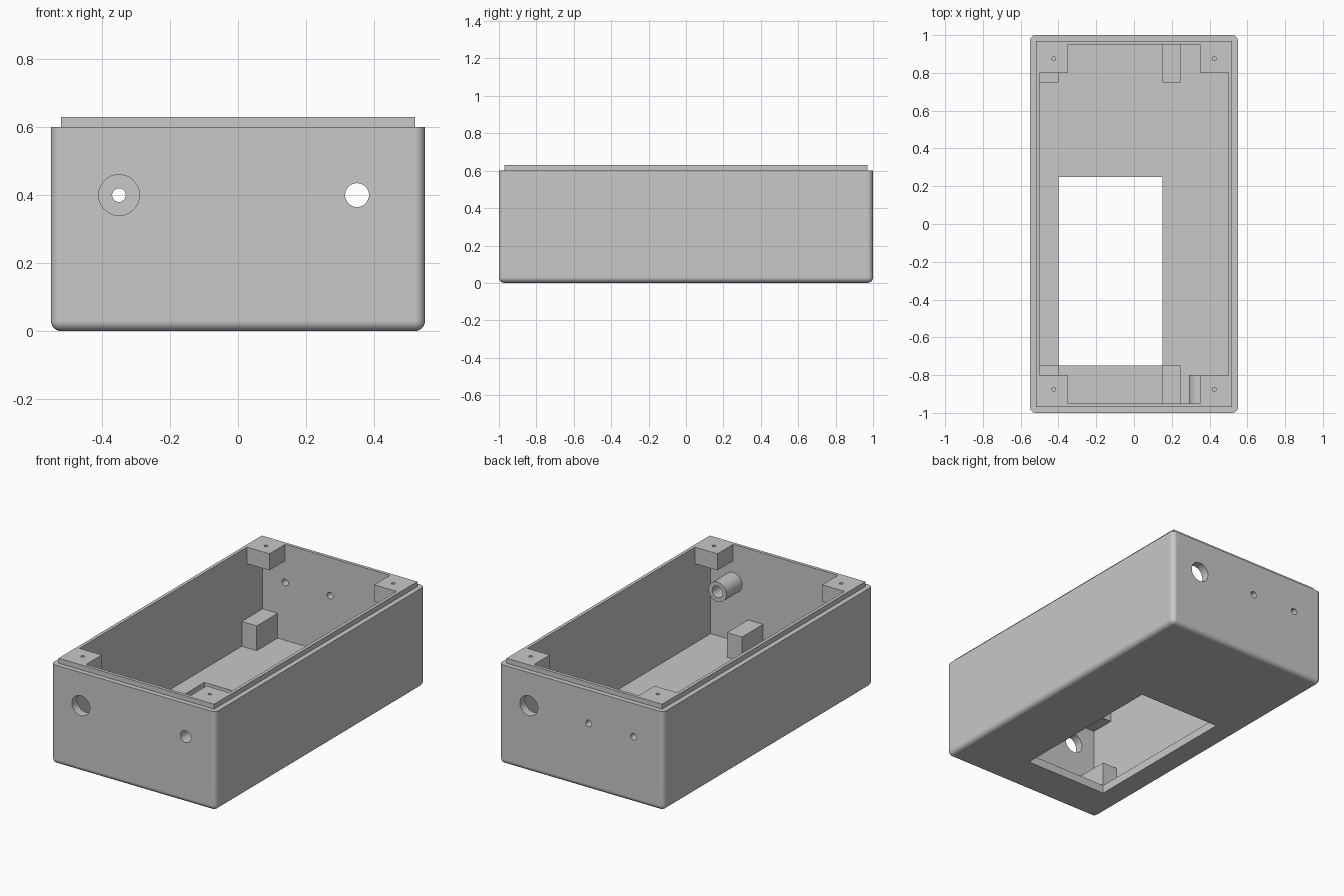
import bpy, bmesh, math
from mathutils import Matrix, Vector

old = bpy.data.objects.get("Cube")
if old:
    bpy.data.objects.remove(old, do_unlink=True)

grey = bpy.data.materials.new("light grey plastic")
grey.use_nodes = True
grey.diffuse_color = (0.58, 0.58, 0.58, 1)
grey.node_tree.nodes["Principled BSDF"].inputs["Base Color"].default_value = (0.58, 0.58, 0.58, 1)


def finish(name, bm):
    mesh = bpy.data.meshes.new(name)
    bm.to_mesh(mesh)
    bm.free()
    mesh.materials.append(grey)
    obj = bpy.data.objects.new(name, mesh)
    bpy.context.collection.objects.link(obj)
    return obj


def box(name, lo, hi, fillet=0):
    """Box between two corners; a fillet rounds every edge except the top rim."""
    lo, hi = Vector(lo), Vector(hi)
    bm = bmesh.new()
    bmesh.ops.create_cube(bm, size=1)
    for v in bm.verts:
        v.co = (lo + hi) / 2 + v.co * (hi - lo)
    if fillet:
        edges = [e for e in bm.edges if min(v.co.z for v in e.verts) < hi.z - 0.001]
        bmesh.ops.bevel(bm, geom=edges, offset=fillet, segments=6, profile=0.5, affect='EDGES')
    return finish(name, bm)


def cylinder(name, centre, radius, depth, along_y=True):
    bm = bmesh.new()
    turn = Matrix.Rotation(math.pi / 2, 4, 'X') if along_y else Matrix()
    bmesh.ops.create_cone(bm, cap_ends=True, segments=48, radius1=radius, radius2=radius,
                          depth=depth, matrix=Matrix.Translation(centre) @ turn)
    return finish(name, bm)


def select(obj):
    bpy.ops.object.select_all(action='DESELECT')
    obj.select_set(True)
    bpy.context.view_layer.objects.active = obj


def cut(obj, *cutters):
    select(obj)
    for cutter in cutters:
        mod = obj.modifiers.new("cut", 'BOOLEAN')
        mod.operation, mod.solver, mod.object = 'DIFFERENCE', 'EXACT', cutter
        bpy.ops.object.modifier_apply(modifier=mod.name)
        bpy.data.objects.remove(cutter, do_unlink=True)


def smooth(obj):
    select(obj)
    bpy.ops.object.shade_smooth_by_angle(angle=math.radians(30))
    mod = obj.modifiers.new("flat panels", 'WEIGHTED_NORMAL')
    mod.keep_sharp = True


def cavity():
    return box("cavity_cutter", (-0.5, -0.95, 0.05), (0.5, 0.95, 0.8))


# Open case with a floor window and holes in both end walls
case = box("case", (-0.55, -1, 0), (0.55, 1, 0.6), fillet=0.03)
cut(case, cavity(), box("window_cutter", (-0.4, -0.75, -0.1), (0.15, 0.25, 0.1)))
for x, end, radius in ((-0.35, -1, 0.06), (0.35, -1, 0.035),
                       (0.35, 1, 0.06), (-0.05, 1, 0.02), (-0.35, 1, 0.02)):
    cut(case, cylinder("hole_cutter", (x, end, 0.4), radius, 0.2))
smooth(case)

# Raised lip around the rim
lip = box("rim_lip", (-0.52, -0.97, 0.6), (0.52, 0.97, 0.63))
cut(lip, cavity())

# Screw posts in the top corners
for sx, side in ((-1, "right"), (1, "left")):
    for sy, end in ((-1, "front"), (1, "back")):
        cx, cy = sx * 0.425, sy * 0.875
        post = box(f"screw_post_{end}_{side}", (cx - 0.075, cy - 0.075, 0.53),
                   (cx + 0.075, cy + 0.075, 0.63))
        cut(post, cylinder("screw_cutter", (cx, cy, 0.6), 0.01, 0.1, along_y=False))
        smooth(post)

# Support blocks on the floor
for x, side in ((-0.45, "right"), (0.2, "left")):
    for y, end in ((-0.85, "front"), (0.85, "back")):
        box(f"support_block_{end}_{side}", (x - 0.05, y - 0.1, 0.05), (x + 0.05, y + 0.1, 0.2))

# Guide tube behind the smaller front hole
tube = cylinder("guide_tube", (0.35, -0.875, 0.4), 0.06, 0.15)
cut(tube, cylinder("bore_cutter", (0.35, -0.875, 0.4), 0.035, 0.3))
smooth(tube)
